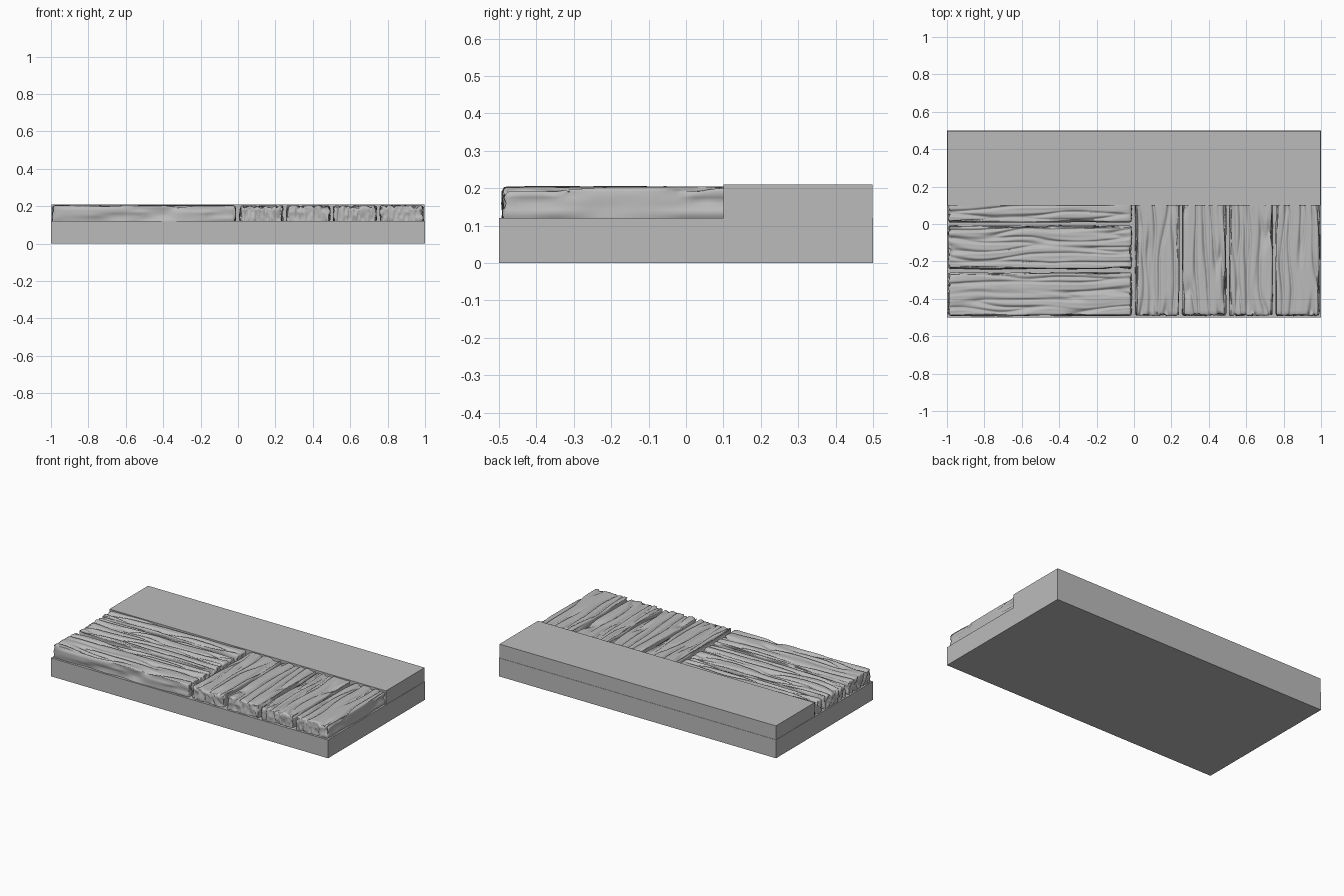
import bpy
import bmesh
from mathutils import Vector, noise

if "Cube" in bpy.data.objects:
    bpy.data.objects.remove(bpy.data.objects["Cube"], do_unlink=True)

# One plain grey for the whole model
grey = bpy.data.materials.new("plain_grey")
grey.use_nodes = True
colour = (0.5, 0.5, 0.5, 1)
grey.diffuse_color = colour
grey.node_tree.nodes["Principled BSDF"].inputs["Base Color"].default_value = colour

BASE_TOP = 0.12
PLANK_TOP = 0.208


def add_object(name, bm):
    mesh = bpy.data.meshes.new(name)
    bm.to_mesh(mesh)
    bm.free()
    mesh.materials.append(grey)
    obj = bpy.data.objects.new(name, mesh)
    bpy.context.collection.objects.link(obj)
    return obj


def slab(name, low, high):
    bm = bmesh.new()
    bmesh.ops.create_cube(bm, size=1)
    low, high = Vector(low), Vector(high)
    for v in bm.verts:
        v.co = (low + high) / 2 + v.co * (high - low)
    return add_object(name, bm)


def clamp(value, low, high):
    return max(low, min(high, value))


def grain(along, across, height, seed):
    """Depth of the weathered grooves, stretched along the plank."""
    across += 0.022 * noise.noise(Vector((along * 3.5, across * 4, seed)))
    n = noise.noise(Vector((along * 2.2, across * 24, height * 24 + seed)))
    fine = noise.noise(Vector((along * 5, across * 55, height * 30 - seed)))
    broad = noise.noise(Vector((along * 2.5, across * 5, seed * 2)))
    groove = (1 - min(1, abs(n) * 3.5)) ** 1.5
    return 0.015 * groove + 0.0025 * (1 + fine) + 0.002 * (1 + broad)


def plank(name, low, high, along_x, seed):
    """Rounded board: a grid whose outer rings fold down to form the sides."""
    length, width = (high[0] - low[0], high[1] - low[1])
    if not along_x:
        length, width = width, length
    n, m, rings, radius = 72, 60, 6, 0.018
    bm = bmesh.new()
    bmesh.ops.create_grid(bm, x_segments=n, y_segments=m, size=1)
    for v in bm.verts:
        i, j = (v.co.x + 1) / 2 * n, (v.co.y + 1) / 2 * m
        ring = min(i, n - i, j, m - j, rings)
        a = clamp((i - rings) / (n - 2 * rings), 0, 1) * length
        c = clamp((j - rings) / (m - 2 * rings), 0, 1) * width
        z = BASE_TOP - 0.01 + (PLANK_TOP - BASE_TOP + 0.01) * ring / rings
        p = Vector((a, c, z))
        inner = Vector((clamp(a, radius, length - radius),
                        clamp(c, radius, width - radius),
                        min(z, PLANK_TOP - radius)))
        out = (p - inner).normalized()
        p = inner + out * (radius - grain(a, c, z, seed))
        x, y = (p.x, p.y) if along_x else (width - p.y, p.x)
        v.co = (low[0] + x, low[1] + y, p.z)
    bmesh.ops.remove_doubles(bm, verts=bm.verts, dist=0.00002)
    bmesh.ops.recalc_face_normals(bm, faces=bm.faces)
    if sum(f.normal.z for f in bm.faces) < 0:
        bmesh.ops.reverse_faces(bm, faces=bm.faces)
    obj = add_object(name, bm)
    for face in obj.data.polygons:
        face.use_smooth = True


# Slab below and raised kerb along the back
slab("base_slab", (-1, -0.5, 0), (1, 0.5, BASE_TOP))
slab("back_kerb", (-0.998, 0.1, BASE_TOP), (0.998, 0.498, 0.21))

# Three boards running sideways on the right half
for k in range(3):
    y = -0.5 + 0.25 * k
    plank(f"sideways_plank_{k + 1}", (-0.997, y + 0.004), (-0.008, y + 0.246),
          True, 7.3 + 11.7 * k)

# Four boards running front to back on the left half
for k in range(4):
    x = 0.25 * k
    plank(f"lengthways_plank_{k + 1}", (x + 0.003, -0.495), (x + 0.247, 0.48),
          False, 61.1 + 9.4 * k)
